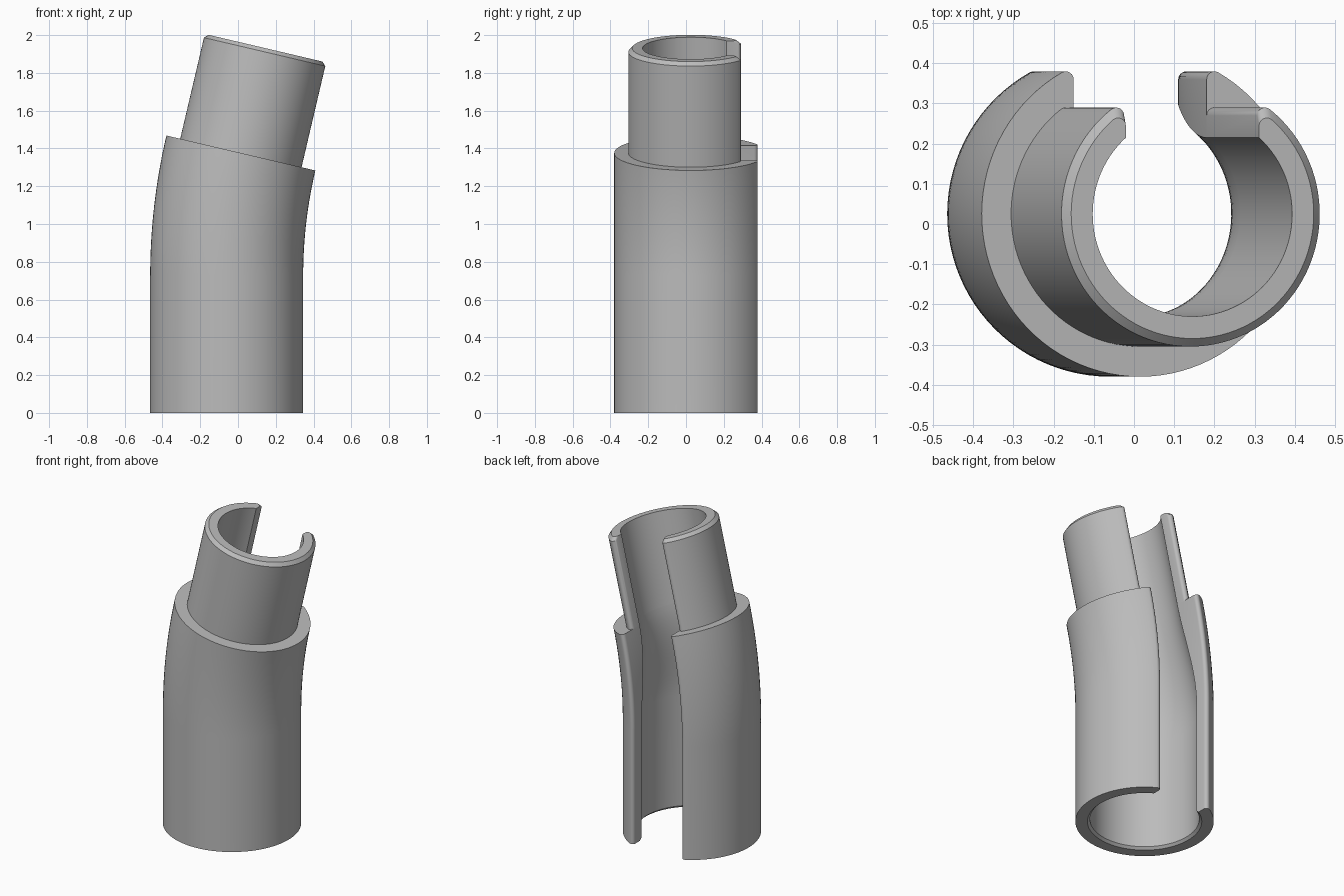
import bpy, bmesh
from math import sin, cos, radians, sqrt, atan2, pi
from mathutils import Vector

if "Cube" in bpy.data.objects:
    bpy.data.objects.remove(bpy.data.objects["Cube"])

BEND = radians(13.2)      # lean of the upper end
BEND_R = 2.85             # radius of the bent axis
BEND_Z = 0.725            # height where the bend starts
ARC = BEND_R * BEND
COLLAR = BEND_Z + ARC     # axis length up to the step
END = COLLAR + 0.57
SLOT = 0.17               # half width of the back slot
FILLET = 0.02
WIDE, NARROW = 0.405, 0.33
BORE_LOW, BORE_TOP = 0.32, 0.255

grey = bpy.data.materials.new("plain grey")
grey.use_nodes = True
grey.diffuse_color = (0.5, 0.5, 0.5, 1)
grey.node_tree.nodes["Principled BSDF"].inputs["Base Color"].default_value = (0.5, 0.5, 0.5, 1)


def axis(s):
    """Point and tilt on the centre line at length s."""
    a = min(max((s - BEND_Z) / BEND_R, 0), BEND)
    run = min(s, BEND_Z)
    rest = max(s - COLLAR, 0)
    x = -0.06 + BEND_R * (1 - cos(a)) + rest * sin(a)
    z = run + BEND_R * sin(a) + rest * cos(a)
    return Vector((x, 0.025, z)), a


def arc(cx, cy, r, a0, a1, n):
    return [(cx + r * cos(a0 + (a1 - a0) * i / n),
             cy + r * sin(a0 + (a1 - a0) * i / n)) for i in range(n + 1)]


def c_section(outer, inner):
    """C-shaped outline, open at +y, with rounded outer slot corners."""
    fx = SLOT + FILLET
    fy = sqrt((outer - FILLET) ** 2 - fx ** 2)
    t = atan2(fy, fx)
    right = arc(fx, fy, FILLET, pi, t, 6)
    body = arc(0, 0, outer, t, -pi - t, 80)
    left = arc(-fx, fy, FILLET, pi - t, 0, 6)
    u = atan2(sqrt(inner ** 2 - SLOT ** 2), SLOT)
    bore = arc(0, 0, inner, -pi - u, u, 80)
    return right + body[1:-1] + left + bore


def sweep(name, stations, cap_start=True):
    """Skin C sections given as (length, outer radius, bore radius)."""
    bm = bmesh.new()
    rings = []
    for s, outer, inner in stations:
        p, a = axis(s)
        rings.append([bm.verts.new(p + Vector((x * cos(a), y, -x * sin(a))))
                      for x, y in c_section(outer, inner)])
    for low, high in zip(rings, rings[1:]):
        for i in range(len(low)):
            j = (i + 1) % len(low)
            bm.faces.new((low[i], low[j], high[j], high[i]))
    if cap_start:
        bm.faces.new(rings[0])
    bm.faces.new(rings[-1])
    bmesh.ops.recalc_face_normals(bm, faces=bm.faces)
    if not cap_start:
        # an open skin still has to face outwards
        bm.faces.ensure_lookup_table()
        if bm.faces[-1].normal.z < 0:
            bmesh.ops.reverse_faces(bm, faces=bm.faces)
    mesh = bpy.data.meshes.new(name)
    bm.to_mesh(mesh)
    bm.free()
    mesh.materials.append(grey)
    obj = bpy.data.objects.new(name, mesh)
    bpy.context.collection.objects.link(obj)
    bpy.ops.object.select_all(action='DESELECT')
    obj.select_set(True)
    bpy.context.view_layer.objects.active = obj
    bpy.ops.object.shade_smooth_by_angle(angle=radians(30))
    return obj


# Wide lower sleeve: bevelled mouth, straight run, then a bend with tapering bore
lower = [(0, WIDE, BORE_LOW + 0.015), (0.015, WIDE, BORE_LOW)]
STEPS = 20
for k in range(STEPS + 1):
    f = k / STEPS
    ease = f * f * (3 - 2 * f)
    lower.append((BEND_Z + ARC * f, WIDE, BORE_LOW + (BORE_TOP - BORE_LOW) * ease))
sweep("lower_sleeve", lower)

# Narrow upper neck with a bevelled rim
sweep("upper_neck", [(COLLAR, NARROW, BORE_TOP),
                     (END - 0.02, NARROW, BORE_TOP),
                     (END, NARROW - 0.02, BORE_TOP)], cap_start=False)
